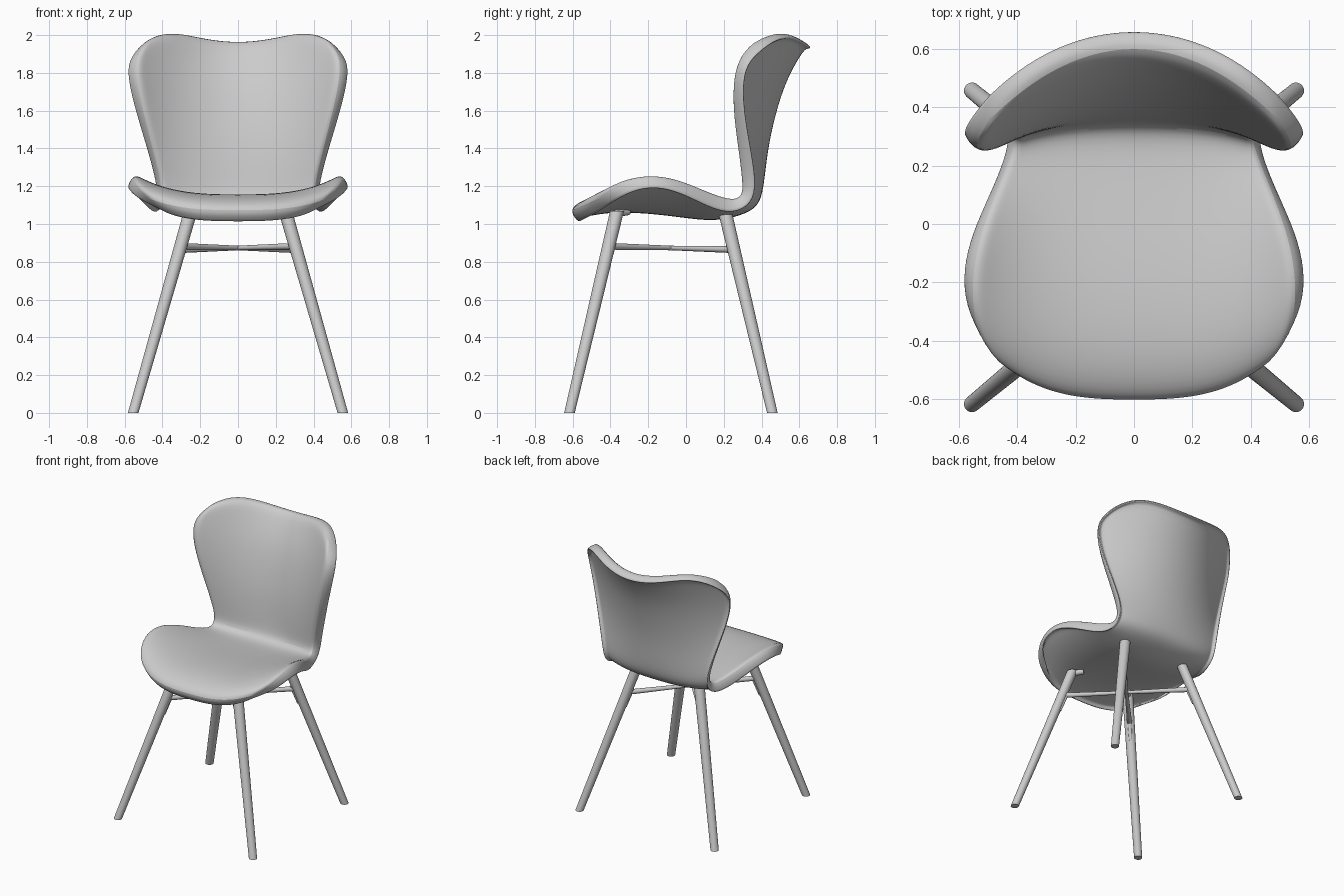
import bpy, bmesh, math
from mathutils import Vector, Matrix

if "Cube" in bpy.data.objects:
    bpy.data.objects.remove(bpy.data.objects["Cube"])

grey = bpy.data.materials.new("plain_grey")
grey.use_nodes = True
grey.diffuse_color = (0.6, 0.6, 0.6, 1)
grey.node_tree.nodes["Principled BSDF"].inputs["Base Color"].default_value = grey.diffuse_color


def add_object(name, bm, angle=40):
    bmesh.ops.recalc_face_normals(bm, faces=bm.faces[:])
    mesh = bpy.data.meshes.new(name)
    bm.to_mesh(mesh)
    bm.free()
    mesh.materials.append(grey)
    obj = bpy.data.objects.new(name, mesh)
    bpy.context.collection.objects.link(obj)
    bpy.ops.object.select_all(action='DESELECT')
    bpy.context.view_layer.objects.active = obj
    obj.select_set(True)
    bpy.ops.object.shade_smooth_by_angle(angle=math.radians(angle))
    return obj


# Seat shell sections, front lip to top rim:
# half width, centre y, centre z, side edge y, side edge z
SECTIONS = [
    (.465, -.622, 1.075, -.49, 1.13),
    (.54, -.55, 1.13, -.39, 1.21),
    (.56, -.41, 1.16, -.26, 1.265),
    (.55, -.20, 1.155, -.12, 1.27),
    (.51, 0, 1.13, .02, 1.225),
    (.46, .16, 1.11, .15, 1.16),
    (.42, .28, 1.10, .245, 1.13),
    (.405, .34, 1.125, .29, 1.15),
    (.41, .355, 1.2, .295, 1.22),
    (.455, .375, 1.4, .265, 1.41),
    (.505, .42, 1.6, .235, 1.61),
    (.54, .475, 1.77, .235, 1.78),
    (.54, .545, 1.90, .27, 1.89),
    (.48, .60, 1.982, .36, 1.975),
]
COLUMNS = 14


def build_shell():
    bm = bmesh.new()
    rows, thickness = [], []
    for i, (w, cy, cz, ey, ez) in enumerate(SECTIONS):
        seat = i < 8
        power = 3 if seat else 2
        crown = max(0, cz - 1.7) / 6          # two soft peaks on the top rim
        row = []
        for j in range(COLUMNS + 1):
            t = 2 * j / COLUMNS - 1
            u = t * (1.25 - .25 * t * t)      # closer columns near the rolled rim
            k = abs(u) ** power
            z = cz + (ez - cz) * k + crown * math.sin(math.pi * u * u)
            row.append(bm.verts.new((w * u, cy + (ey - cy) * k, z)))
            thickness.append(.08 + (.04 * (1 - u * u) if 0 < i < 6 else 0))
        rows.append(row)
    for a, b in zip(rows, rows[1:]):
        for j in range(COLUMNS):
            bm.faces.new((a[j], a[j + 1], b[j + 1], b[j]))
    bm.normal_update()
    front = bm.faces[:]
    offsets = {tuple(v.co): v.normal * t for v, t in zip(bm.verts, thickness)}

    # Give the padding its thickness, then sink the rear panel inside the rolled rim
    made = bmesh.ops.extrude_face_region(bm, geom=front, use_keep_orig=True)["geom"]
    for v in made:
        if isinstance(v, bmesh.types.BMVert):
            v.co -= offsets[tuple(v.co)]
    bmesh.ops.recalc_face_normals(bm, faces=bm.faces[:])
    rear = [f for f in made if isinstance(f, bmesh.types.BMFace) and len(f.verts) == 4]
    bmesh.ops.inset_region(bm, faces=rear, thickness=.016, depth=0, use_even_offset=False)
    bmesh.ops.inset_region(bm, faces=rear, thickness=.008, depth=-.022, use_even_offset=False)
    shell = add_object("seat_shell", bm, 60)
    shell.modifiers.new("smooth", 'SUBSURF').levels = 2
    shell.modifiers["smooth"].render_levels = 2


def rod(name, start, end, r1, r2, sides=20):
    """Round bar between two points."""
    start, end = Vector(start), Vector(end)
    axis = end - start
    bm = bmesh.new()
    bmesh.ops.create_cone(bm, cap_ends=True, segments=sides, radius1=r1, radius2=r2,
                          depth=axis.length)
    turn = axis.to_track_quat('Z', 'Y').to_matrix().to_4x4()
    bm.transform(Matrix.Translation((start + end) / 2) @ turn)
    return add_object(name, bm)


def leg(name, foot, top):
    """Splayed, tapered leg with level ends."""
    bm = bmesh.new()
    bmesh.ops.create_cone(bm, cap_ends=True, segments=24, radius1=.028, radius2=.037, depth=1)
    for v in bm.verts:
        t = v.co.z + .5
        p = foot.lerp(top, t)
        v.co = Vector((v.co.x + p.x, v.co.y + p.y, p.z))
    add_object(name, bm)


build_shell()

# Legs with their mounting blocks, brackets and the crossed stretchers
hub = Vector((0, -.08, .873))
for end, foot_y, top_y, bar_z in (("front", -.617, -.365, .882), ("rear", .457, .205, .864)):
    for side, s in (("left", 1), ("right", -1)):
        name = f"{end}_{side}"
        foot, top = Vector((s * .555, foot_y, 0)), Vector((s * .25, top_y, 1.07))
        leg(name + "_leg", foot, top)
        inward = Vector((hub.x - top.x, hub.y - top.y, 0)).normalized()
        rod(name + "_mount", top - Vector((0, 0, .012)),
            top + inward * .08 - Vector((0, 0, .005)), .022, .018, 12)
        low, high = foot.lerp(top, .71), foot.lerp(top, .83)
        rod(name + "_bracket", low + inward * .028, high + inward * .03, .012, .014, 12)
        joint = foot.lerp(top, bar_z / top.z)
        rod(name + "_stretcher", joint, hub, .018, .012, 14)
rod("stretcher_hub", hub - Vector((0, 0, .014)), hub + Vector((0, 0, .014)), .016, .016, 16)
